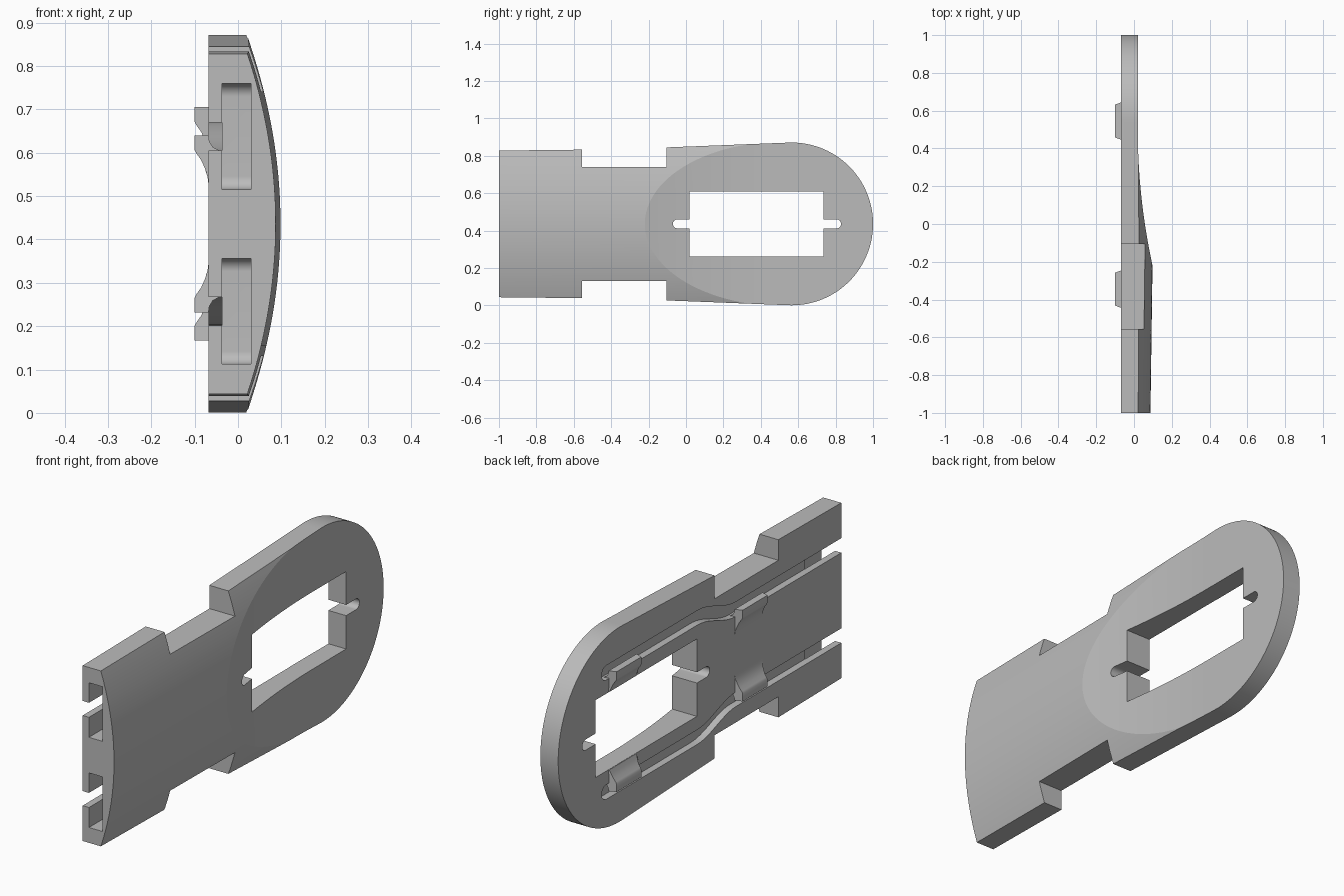
import bpy, bmesh
from math import cos, sin, pi, radians

cube = bpy.data.objects.get("Cube")
if cube:
    bpy.data.objects.remove(cube, do_unlink=True)

MID = 0.436           # height of the long axis
BACK = -0.068         # flat rear plane
FLOOR = -0.037        # groove depth

grey = bpy.data.materials.new("plain grey")
grey.use_nodes = True
grey.diffuse_color = (0.5, 0.5, 0.5, 1)
grey.node_tree.nodes["Principled BSDF"].inputs["Base Color"].default_value = (0.5, 0.5, 0.5, 1)


def loft(name, ring_a, ring_b):
    """Closed solid between two rings of equal length."""
    bm = bmesh.new()
    a = [bm.verts.new(p) for p in ring_a]
    b = [bm.verts.new(p) for p in ring_b]
    n = len(a)
    bm.faces.new(a)
    bm.faces.new(b[::-1])
    for i in range(n):
        j = (i + 1) % n
        bm.faces.new((a[j], a[i], b[i], b[j]))
    bmesh.ops.remove_doubles(bm, verts=bm.verts, dist=1e-5)
    bmesh.ops.recalc_face_normals(bm, faces=bm.faces)
    mesh = bpy.data.meshes.new(name)
    bm.to_mesh(mesh)
    bm.free()
    mesh.materials.append(grey)
    ob = bpy.data.objects.new(name, mesh)
    bpy.context.collection.objects.link(ob)
    return ob


def slab(name, pts, x0, x1):
    """Extrude a (y, offset from the axis) outline through x."""
    return loft(name, [(x0, y, MID + t) for y, t in pts], [(x1, y, MID + t) for y, t in pts])


def select(ob):
    bpy.ops.object.select_all(action='DESELECT')
    ob.select_set(True)
    bpy.context.view_layer.objects.active = ob


def carve(ob, cutter, operation='DIFFERENCE'):
    cutter.hide_render = True
    mod = ob.modifiers.new("carve", 'BOOLEAN')
    mod.operation, mod.solver, mod.object = operation, 'EXACT', cutter
    select(ob)
    bpy.ops.object.modifier_apply(modifier=mod.name)
    bpy.data.objects.remove(cutter, do_unlink=True)


def arc(cy, ct, r, a0, a1, n):
    angles = [radians(a0 + (a1 - a0) * i / n) for i in range(n + 1)]
    return [(cy + r * cos(a), ct + r * sin(a)) for a in angles]


# Plate outline: stepped tail, notched neck, round head
half = [(-1, 0.392), (-0.555, 0.397), (-0.555, 0.305), (-0.105, 0.305), (-0.105, 0.409)]
outline = half + arc(0.565, 0, 0.435, 92.2, -92.2, 96) + [(y, -t) for y, t in half[::-1]]
body = slab("body_plate", outline, BACK, 0.2)


# Gently widening dome over the front side
def dome_ring(y):
    crest, width = 0.087 + 0.0141 * (y + 1), 0.39 + 0.0288 * (y + 1)
    ring = []
    for i in range(65):
        t = -0.5 + i / 64
        ring.append((crest - (crest - 0.022) * (t / width) ** 2, y, MID + t))
    return ring + [(-0.3, y, MID + 0.5), (-0.3, y, MID - 0.5)]


carve(body, loft("dome", dome_ring(-1.2), dome_ring(1.2)), 'INTERSECT')

# Scooped flat face of the head
scoop = [(0.3, -0.4), (0.3, 1.2), (0.02, 1.2)]
for i in range(37):
    y = 0.5 - 0.9 * i / 36
    scoop.append((0.02 + (y - 0.5) ** 2 / 6.65, y))
carve(body, loft("scoop", [(x, y, -0.2) for x, y in scoop], [(x, y, 1.1) for x, y in scoop]))

# Window with a rounded slot at each end
window = [(0.02, -0.173), (0.735, -0.173), (0.735, 0.173), (0.02, 0.173)]
carve(body, slab("window", window, -0.3, 0.3))
slot = arc(0.805, 0, 0.024, -90, 90, 24) + arc(-0.046, 0, 0.024, 90, 270, 24)
carve(body, slab("slot", slot, -0.3, 0.3))


# Cable grooves that swing outward past the window, with a pocket at the tail
def groove_centre(y):
    f = min(max((y + 0.26) / 0.28, 0), 1)
    return 0.2015 + 0.065 * (0.5 - 0.5 * cos(pi * f))


GROOVE = 0.0325
path = [-1.1] + [-0.26 + 0.28 * i / 20 for i in range(21)]
groove = [(y, groove_centre(y) + GROOVE) for y in path]
groove += arc(0.66, groove_centre(1), GROOVE, 90, -90, 24)
groove += [(y, groove_centre(y) - GROOVE) for y in path[::-1]]

POCKET = 0.122
centre = groove_centre(-1)
pocket = [(-1.1, centre + POCKET)]
pocket += arc(-0.82, centre + POCKET - 0.03, 0.03, 90, 0, 15)
pocket += arc(-0.82, centre - POCKET + 0.03, 0.03, 0, -90, 15)
pocket += [(-1.1, centre - POCKET)]

for side in (1, -1):
    carve(body, slab("groove", [(y, side * t) for y, t in groove], -0.2, FLOOR + 0.0005))
    carve(body, slab("pocket", [(y, side * t) for y, t in pocket], FLOOR, 0.03))

select(body)
bpy.ops.object.shade_smooth_by_angle(angle=radians(8))

# Hooked clips overhanging the grooves: (x, offset) profile
hook = [(-0.1, 0.204), (BACK, 0.204), (-0.066, 0.19), (-0.058, 0.177), (-0.045, 0.17),
        (-0.045, 0.165), (-0.06, 0.1), (-0.06, 0.09), (BACK, 0.09), (-0.07, 0.107),
        (-0.076, 0.127), (-0.085, 0.147), (-0.095, 0.161), (-0.1, 0.17)]


def clip(name, y, shift, side):
    def ring(end):
        pts = []
        for x, t in hook:
            depth = min(max((BACK - x) / 0.032, 0), 1)
            reach = 0.087 + 0.012 * (1 - depth) ** 3
            off = t + shift
            if shift:
                off = max(off, 0.174)   # keep the window clear
            pts.append((x, y + end * reach, MID + side * off))
        return pts
    ob = loft(name, ring(-1), ring(1))
    select(ob)
    bpy.ops.object.shade_smooth_by_angle(angle=radians(30))


for side, label in ((1, "upper"), (-1, "lower")):
    clip(label + "_tail_clip", -0.345, 0, side)
    clip(label + "_head_clip", 0.545, 0.065, side)
